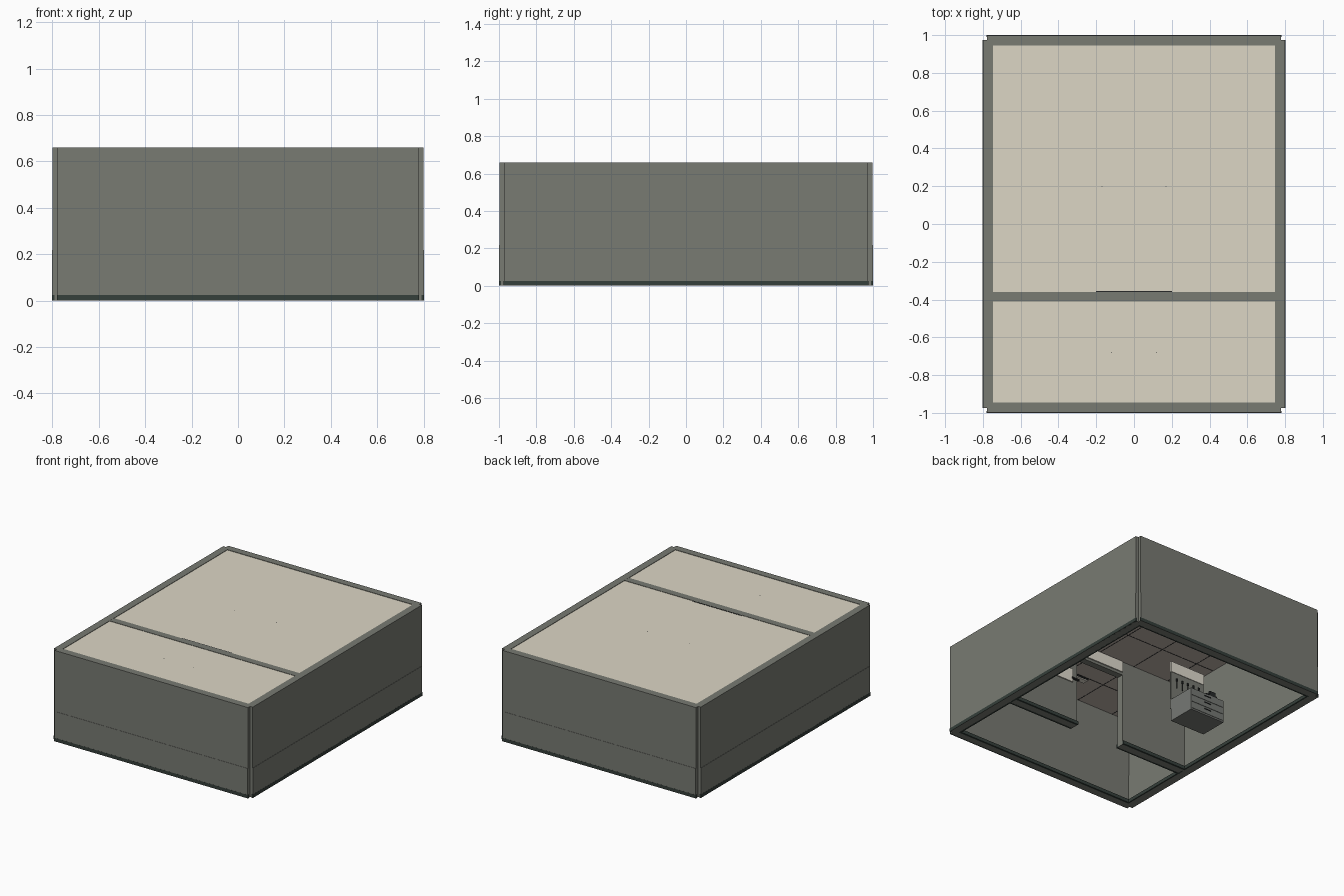
import bpy

old = bpy.data.objects.get("Cube")
if old:
    bpy.data.objects.remove(old, do_unlink=True)


def material(name, rgb):
    m = bpy.data.materials.new(name)
    m.use_nodes = True
    m.diffuse_color = (*rgb, 1)
    m.node_tree.nodes["Principled BSDF"].inputs["Base Color"].default_value = (*rgb, 1)
    return m


WALL = material("wall grey", (0.188, 0.196, 0.17))
BASE = material("skirting charcoal", (0.036, 0.05, 0.043))
ROOF = material("ceiling beige", (0.72, 0.675, 0.56))
TILE = material("ceiling tile brown", (0.52, 0.45, 0.4))
PALE = material("panel cream", (0.74, 0.71, 0.62))
STEEL = material("cabinet grey", (0.18, 0.19, 0.175))
DARK = material("dark metal", (0.02, 0.022, 0.022))


def box(name, mat, x, y, z):
    """Axis-aligned box from (low, high) ranges."""
    bpy.ops.mesh.primitive_cube_add(size=1)
    o = bpy.context.object
    o.name = name
    o.location = [(a + b) / 2 for a, b in (x, y, z)]
    o.scale = [b - a for a, b in (x, y, z)]
    bpy.ops.object.transform_apply(location=True, rotation=False, scale=True)
    o.data.materials.append(mat)
    return o


def span(a, b, side):
    return tuple(sorted((a * side, b * side)))


H, RAIL, SKIRT = 0.66, 0.217, 0.025

# Outer walls: a slightly thicker lower course under the upper one, notched corners
for part, z, step in (("lower", (0, RAIL), 0.0018), ("upper", (RAIL, H), 0)):
    for side, label in ((1, "left"), (-1, "right")):
        box(f"{label}_wall_{part}", WALL, span(0.747 - step, 0.8 + step, side), (-0.973, 0.973), z)
    for side, label in ((1, "back"), (-1, "front")):
        box(f"{label}_wall_{part}", WALL, (-0.778, 0.778), span(0.945 - step, 0.9975 + step, side), z)

# Skirting boards outside and inside
for side, label in ((1, "left"), (-1, "right")):
    box(f"{label}_outer_skirting", BASE, span(0.79, 0.8025, side), (-0.975, 0.975), (0, SKIRT))
    box(f"{label}_inner_skirting", BASE, span(0.735, 0.749, side), (-0.945, 0.945), (0, SKIRT))
for side, label in ((1, "back"), (-1, "front")):
    box(f"{label}_outer_skirting", BASE, (-0.78, 0.78), span(0.99, 1.0, side), (0, SKIRT))
    box(f"{label}_inner_skirting", BASE, (-0.749, 0.749), span(0.932, 0.946, side), (0, SKIRT))

# Partition with a doorway, header and door sign
P = (-0.41, -0.36)
DOOR, HEAD = 0.2, 0.54
for side, label in ((1, "left"), (-1, "right")):
    box(f"{label}_partition", WALL, span(DOOR, 0.749, side), P, (0, H - 0.0005))
    for y, face in (((-0.362, -0.346), "back"), ((-0.424, -0.408), "front")):
        box(f"{label}_partition_{face}_skirting", BASE, span(DOOR, 0.749, side), y, (0, SKIRT))
box("door_header", WALL, (-DOOR, DOOR), P, (HEAD, H - 0.0005))
box("door_sign", PALE, (-DOOR, DOOR), (-0.36, -0.352), (0.56, 0.64))
box("door_sign_strip", DARK, (-DOOR, DOOR), (-0.36, -0.354), (0.64, H - 0.001))

# Notice board beside the doorway, with a small hook
box("notice_board", PALE, (0.24, 0.56), (-0.361, -0.352), (0.32, 0.42))
box("notice_hook", DARK, (0.19, 0.25), (-0.362, -0.345), (0.345, 0.355))

# Ceilings: pale on top, tiled underneath
for label, y in (("main", (-0.36, 0.946)), ("front", (-0.946, -0.41))):
    box(f"{label}_ceiling", ROOF, (-0.749, 0.749), y, (0.648, 0.657))
    box(f"{label}_ceiling_tiles", TILE, (-0.749, 0.749), y, (0.642, 0.648))
    for i in range(-2, 3):
        x = i * 0.3
        box(f"{label}_ceiling_seam", DARK, (x - 0.002, x + 0.002), y, (0.6405, 0.643))
for y in (-0.68, -0.06, 0.24, 0.54, 0.84):
    box("ceiling_cross_seam", DARK, (-0.749, 0.749), (y - 0.002, y + 0.002), (0.6405, 0.643))


# Hanging strip lamps on two thin rods
def lamp(label, y, half):
    box(f"{label}_lamp_housing", DARK, (-half, half), (y - 0.025, y + 0.025), (0.612, 0.622))
    box(f"{label}_lamp_diffuser", PALE, (-half + 0.006, half - 0.006), (y - 0.02, y + 0.02), (0.604, 0.612))
    for s in (-1, 1):
        x = s * (half - 0.03)
        box(f"{label}_lamp_rod", DARK, (x - 0.002, x + 0.002), (y - 0.002, y + 0.002), (0.62, 0.6573))


lamp("main", 0.2, 0.2)
lamp("front", -0.68, 0.15)

# Drawer cabinet
CX = (-0.535, -0.25)
box("cabinet", STEEL, CX, (0.09, 0.3), (0.003, 0.17))
for i in range(3):
    z = 0.015 + i * 0.051
    box("drawer_front", STEEL, (CX[0] + 0.008, CX[1] - 0.008), (0.299, 0.303), (z, z + 0.047))
    box("drawer_handle", DARK, (-0.42, -0.365), (0.302, 0.308), (z + 0.03, z + 0.035))

# Tool board standing behind the cabinet
box("tool_board", WALL, CX, (0.082, 0.092), (0.1, 0.39))
box("board_header", PALE, CX, (0.08, 0.096), (0.385, 0.464))
for i in range(5):
    x = CX[0] + 0.045 + i * 0.048
    box("tool_handle", DARK, (x - 0.006, x + 0.006), (0.092, 0.1), (0.325, 0.345))
    box("tool_shaft", DARK, (x - 0.002, x + 0.002), (0.092, 0.098), (0.27, 0.33))

# Small vice at the front edge of the worktop
box("vice_base", DARK, (-0.48, -0.41), (0.24, 0.298), (0.17, 0.182))
for y in (0.245, 0.28):
    box("vice_jaw", DARK, (-0.47, -0.42), (y, y + 0.014), (0.18, 0.21))
